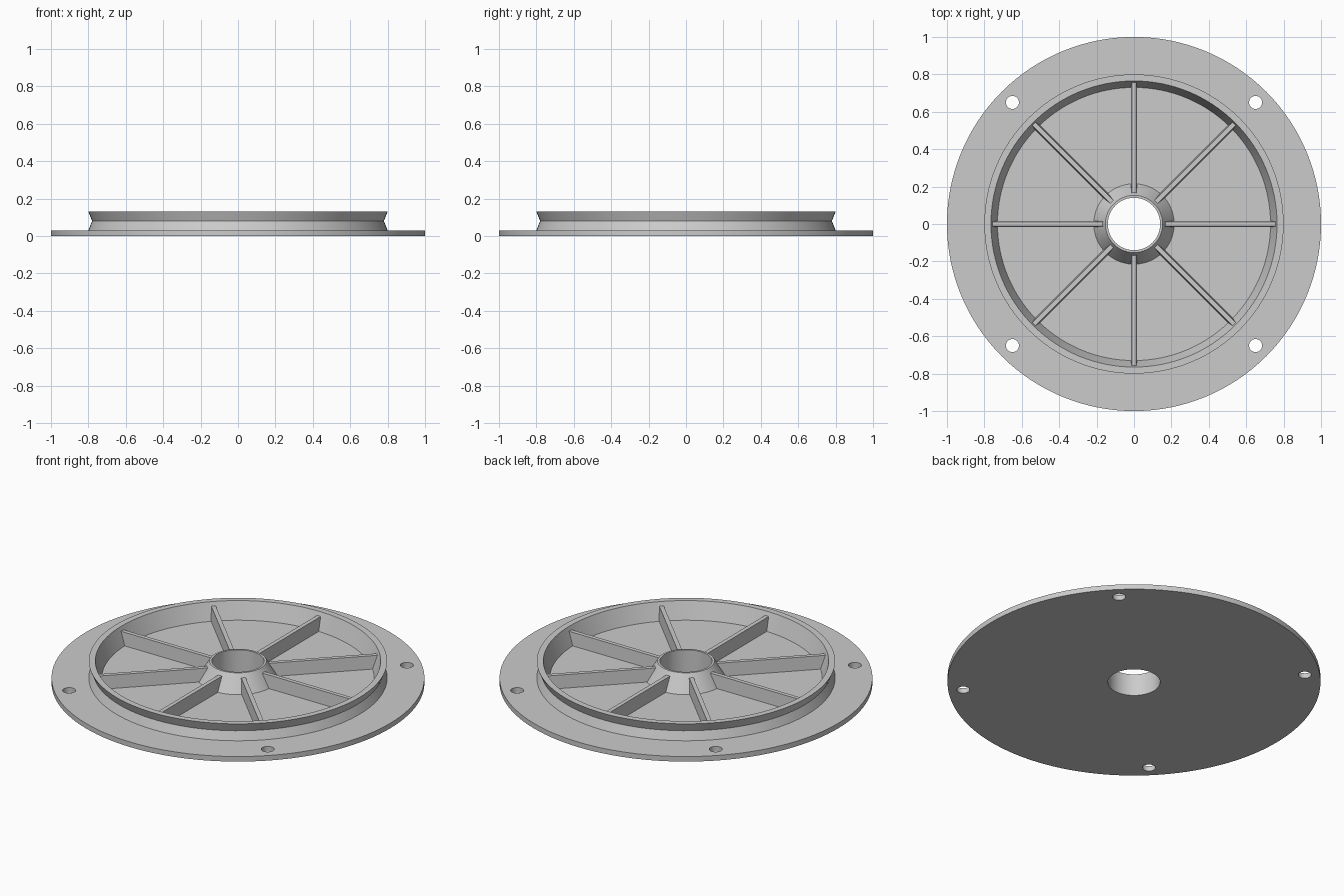
import bpy, bmesh
from math import pi
from mathutils import Matrix, Vector

cube = bpy.data.objects.get("Cube")
if cube:
    bpy.data.objects.remove(cube, do_unlink=True)

grey = bpy.data.materials.new("plain grey")
grey.use_nodes = True
grey.diffuse_color = (0.6, 0.6, 0.6, 1)
grey.node_tree.nodes["Principled BSDF"].inputs["Base Color"].default_value = grey.diffuse_color

SEGMENTS = 128
FLOOR, TOP = 0.03, 0.13


def finish(bm, name):
    bmesh.ops.recalc_face_normals(bm, faces=bm.faces[:])
    mesh = bpy.data.meshes.new(name)
    bm.to_mesh(mesh)
    bm.free()
    mesh.materials.append(grey)
    obj = bpy.data.objects.new(name, mesh)
    bpy.context.collection.objects.link(obj)
    return obj


def activate(obj):
    bpy.ops.object.select_all(action="DESELECT")
    obj.select_set(True)
    bpy.context.view_layer.objects.active = obj


# Turned body: flange, grooved rim, recessed floor and tapered hub with bore
profile = [(0.14, 0), (1, 0), (1, FLOOR), (0.8, FLOOR), (0.78, 0.08), (0.8, TOP),
           (0.765, TOP), (0.73, FLOOR), (0.215, FLOOR), (0.153, TOP), (0.14, TOP)]
bm = bmesh.new()
verts = [bm.verts.new((r, 0, z)) for r, z in profile]
edges = [bm.edges.new((v, verts[i - 1])) for i, v in enumerate(verts)]
bmesh.ops.spin(bm, geom=verts + edges, cent=(0, 0, 0), axis=(0, 0, 1),
               angle=2 * pi, steps=SEGMENTS)
bmesh.ops.remove_doubles(bm, verts=bm.verts[:], dist=0.0001)
body = finish(bm, "flanged_body")

# Four bolt holes through the flange
bm = bmesh.new()
for x in (-0.65, 0.65):
    for y in (-0.65, 0.65):
        bmesh.ops.create_cone(bm, cap_ends=True, segments=32, radius1=0.035, radius2=0.035,
                              depth=0.2, matrix=Matrix.Translation((x, y, 0)))
cutter = finish(bm, "bolt_hole_cutter")
cutter.hide_render = True
holes = body.modifiers.new("bolt holes", "BOOLEAN")
holes.operation = "DIFFERENCE"
holes.solver = "EXACT"
holes.object = cutter
activate(body)
bpy.ops.object.modifier_apply(modifier=holes.name)
bpy.data.objects.remove(cutter, do_unlink=True)
activate(body)
bpy.ops.object.shade_smooth_by_angle(angle=pi / 6)

# Eight drafted ribs from hub to rim, sunk slightly into both
section = [(-0.018, 0.02), (0.018, 0.02), (0.012, 0.107), (-0.012, 0.107)]
bm = bmesh.new()
for i in range(8):
    turn = Matrix.Rotation(i * pi / 4, 3, "Z")
    inner, outer = [[bm.verts.new(turn @ Vector((r, y, z))) for y, z in section]
                    for r in (0.155, 0.77)]
    bm.faces.new(inner)
    bm.faces.new(outer)
    for k in range(4):
        bm.faces.new((inner[k - 1], inner[k], outer[k], outer[k - 1]))
finish(bm, "radial_ribs")
